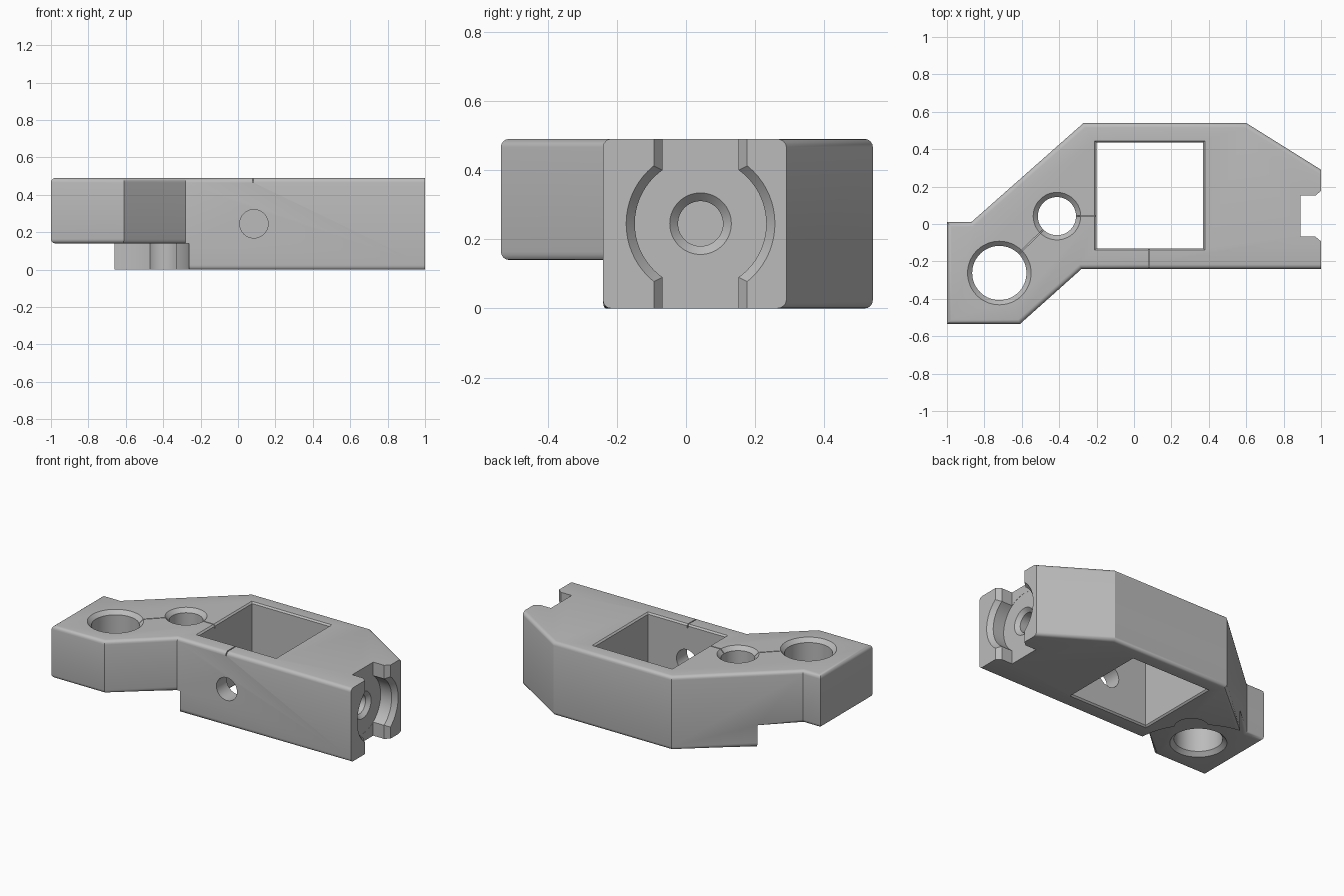
import bpy, bmesh
from math import cos, sin, tau, radians
from mathutils import Vector

if "Cube" in bpy.data.objects:
    bpy.data.objects.remove(bpy.data.objects["Cube"], do_unlink=True)

TOP, STEP = 0.49, 0.14
BIG, SMALL = Vector((-0.72, -0.262, 0)), Vector((-0.412, 0.042, 0))
KEY = Vector((0, 0.042, 0.245))
AXES = {"x": (Vector((0, 1, 0)), Vector((0, 0, 1)), Vector((1, 0, 0))),
        "y": (Vector((0, 0, 1)), Vector((1, 0, 0)), Vector((0, 1, 0))),
        "z": (Vector((1, 0, 0)), Vector((0, 1, 0)), Vector((0, 0, 1)))}

grey = bpy.data.materials.new("plain_grey")
grey.use_nodes = True
grey.diffuse_color = (0.5, 0.5, 0.5, 1)
grey.node_tree.nodes["Principled BSDF"].inputs["Base Color"].default_value = (0.5, 0.5, 0.5, 1)


def loft(name, rings):
    """Closed solid through rings of equal point count."""
    bm = bmesh.new()
    loops = [[bm.verts.new(p) for p in ring] for ring in rings]
    for a, b in zip(loops, loops[1:]):
        for i in range(len(a)):
            j = (i + 1) % len(a)
            bm.faces.new((a[i], a[j], b[j], b[i]))
    bm.faces.new(loops[0][::-1])
    bm.faces.new(loops[-1])
    bmesh.ops.recalc_face_normals(bm, faces=bm.faces)
    mesh = bpy.data.meshes.new(name)
    bm.to_mesh(mesh)
    bm.free()
    mesh.materials.append(grey)
    obj = bpy.data.objects.new(name, mesh)
    bpy.context.collection.objects.link(obj)
    return obj


def prism(name, points, z0, z1):
    return loft(name, [[(x, y, z) for x, y in points] for z in (z0, z1)])


def lathe(name, centre, axis, profile, sides=64):
    """Revolve (radius, position) pairs along an axis through centre."""
    u, v, w = AXES[axis]
    angles = [tau * i / sides for i in range(sides)]
    return loft(name, [[centre + w * t + (u * cos(a) + v * sin(a)) * r for a in angles]
                       for r, t in profile])


def cut(target, cutter):
    mod = target.modifiers.new("cut", "BOOLEAN")
    mod.operation, mod.solver, mod.object = "DIFFERENCE", "EXACT", cutter
    bpy.context.view_layer.objects.active = target
    bpy.ops.object.modifier_apply(modifier=mod.name)
    bpy.data.objects.remove(cutter, do_unlink=True)


# Main block with its angled arm
outline = [(-1, -0.535), (-0.61, -0.535), (-0.28, -0.24), (1, -0.24), (1, 0.29),
           (0.6, 0.54), (-0.27, 0.54), (-0.87, 0.01), (-1, 0.01)]
block = prism("clamp_block", outline, 0, TOP)

# Round clearance under the arm
cut(block, lathe("arm_clearance", BIG, "z", [(0.46, -0.1), (0.46, STEP)], 96))


def on_outline(p):
    for a, b in zip(outline, outline[1:] + outline[:1]):
        a, b, q = Vector(a), Vector(b), p.xy
        t = max(0, min(1, (q - a).dot(b - a) / (b - a).length_squared))
        if (a.lerp(b, t) - q).length < 0.001:
            return True
    return False


# Rounded upper and lower rims, leaving the keyed end sharp
bm = bmesh.new()
bm.from_mesh(block.data)
bmesh.ops.remove_doubles(bm, verts=bm.verts, dist=0.0001)
rim = []
for e in bm.edges:
    a, b = (v.co for v in e.verts)
    if abs(a.z - b.z) > 0.001 or e.calc_length() < 0.05 or min(a.x, b.x) > 0.99:
        continue
    if on_outline((a + b) / 2) and on_outline(a.lerp(b, 0.3)):
        rim.append(e)
bmesh.ops.bevel(bm, geom=rim, offset=0.024, segments=4, profile=0.5,
                affect="EDGES", clamp_overlap=False)
bmesh.ops.recalc_face_normals(bm, faces=bm.faces)
bm.to_mesh(block.data)
bm.free()


# Square window with slightly flared rims
def window_ring(z, grow):
    x0, x1, y0, y1 = -0.2 - grow, 0.37 + grow, -0.13 - grow, 0.435 + grow
    return [(x0, y0, z), (x1, y0, z), (x1, y1, z), (x0, y1, z)]


cut(block, loft("window", [window_ring(-0.02, 0.03), window_ring(0.01, 0),
                           window_ring(TOP - 0.01, 0), window_ring(TOP + 0.02, 0.03)]))

# Two vertical bores with chamfered mouths
cut(block, lathe("large_bore", BIG, "z", [
    (0.195, STEP - 0.025), (0.145, STEP + 0.025), (0.145, TOP - 0.025), (0.195, TOP + 0.025)]))
cut(block, lathe("small_bore", SMALL, "z", [
    (0.102, -0.1), (0.102, TOP - 0.025), (0.152, TOP + 0.025)]))

# Side screw hole through the front wall
cut(block, lathe("screw_hole", Vector((0.085, 0, 0.245)), "y",
                 [(0.076, -0.4), (0.076, 0.1)], 48))

# Keyed end: upright slot, round pocket and central bore
slot = [(0.89, 0.11), (0.97, 0.11), (1.03, 0.16)]
cut(block, prism("key_slot", [(x, KEY.y - h) for x, h in slot]
                 + [(x, KEY.y + h) for x, h in reversed(slot)], -0.1, TOP + 0.1))
cut(block, lathe("key_pocket", KEY, "x", [(0.19, 0.889), (0.19, 0.97), (0.24, 1.03)]))
cut(block, lathe("key_bore", KEY, "x", [(0.065, 0.5), (0.065, 0.865), (0.115, 0.915)]))


# Fine index grooves on the top
def groove(a, b):
    a, b = Vector(a), Vector(b)
    side = (b - a).orthogonal().normalized() * 0.003
    cut(block, prism("groove", [a + side, b + side, b - side, a - side], TOP - 0.025, TOP + 0.05))


groove((SMALL.x + 0.08, SMALL.y), (-0.18, SMALL.y))
groove((0.08, -0.3), (0.08, -0.11))
way = (SMALL - BIG).xy.normalized()
groove(BIG.xy + way * 0.12, SMALL.xy - way * 0.08)

# Smooth curved walls, keep edges crisp
bpy.ops.object.select_all(action="DESELECT")
block.select_set(True)
bpy.context.view_layer.objects.active = block
bpy.ops.object.shade_smooth_by_angle(angle=radians(30))
